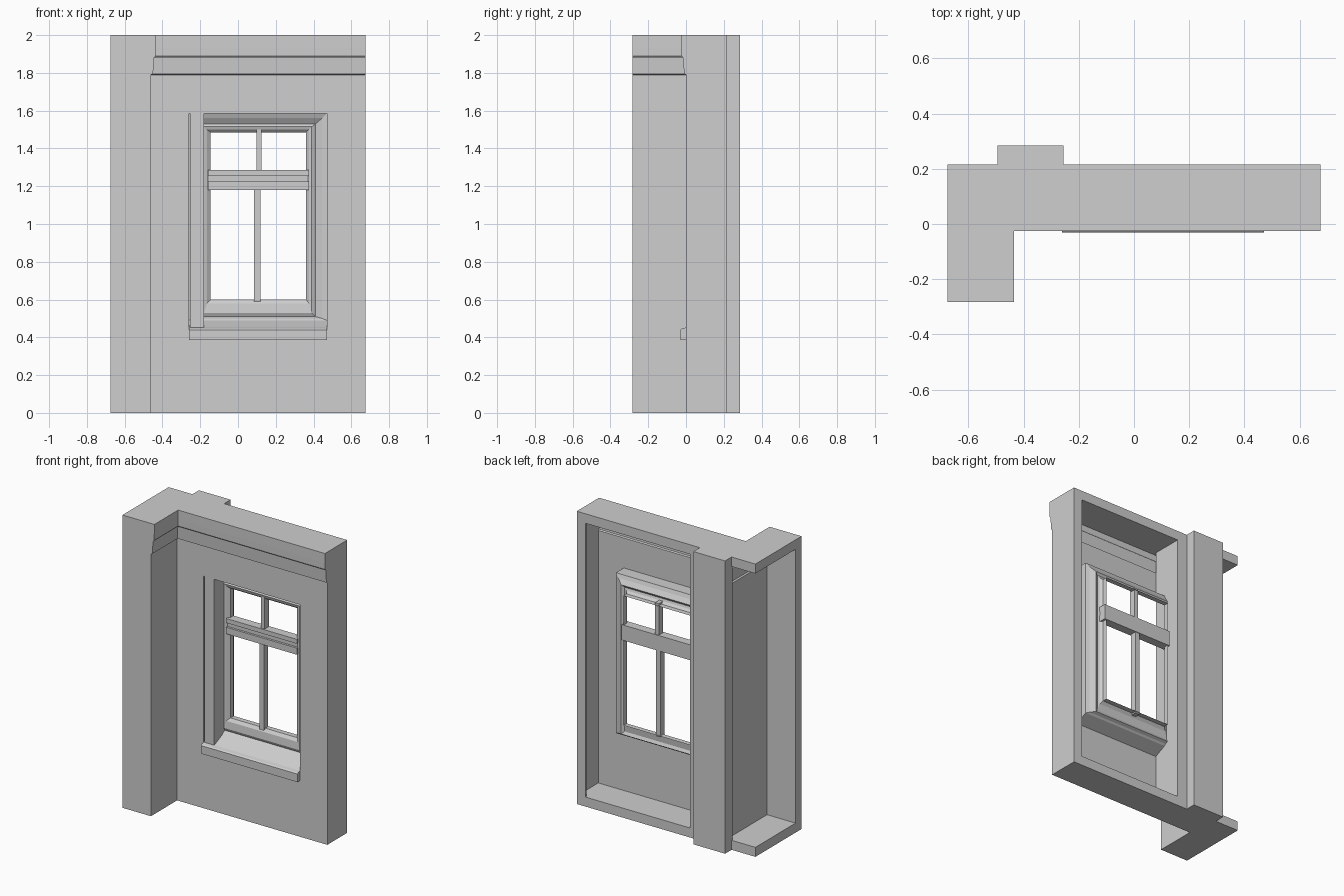
import bpy, bmesh

cube = bpy.data.objects.get("Cube")
if cube:
    bpy.data.objects.remove(cube, do_unlink=True)

plaster = bpy.data.materials.new("grey plaster")
plaster.use_nodes = True
GREY = (0.62, 0.62, 0.62, 1)
plaster.diffuse_color = GREY
plaster.node_tree.nodes["Principled BSDF"].inputs["Base Color"].default_value = GREY

LEFT, RIGHT, FRONT, BACK, TOP = -0.675, 0.675, -0.283, 0.215, 2.0
CORNER = -0.46      # inner side of the projecting pier
RIM = 0.065         # width of the shell's border
SKIN = 0.012        # thickness of the outer end
# Cornice profile: (outward offset, height)
CORNICE = [(0, 0), (0, 1.79), (0.01, 1.795), (0.016, 1.88), (0.024, 1.89), (0.026, TOP)]


def finish(name, bm, closed=True):
    if closed:
        bmesh.ops.recalc_face_normals(bm, faces=bm.faces)
    mesh = bpy.data.meshes.new(name)
    bm.to_mesh(mesh)
    bm.free()
    mesh.materials.append(plaster)
    obj = bpy.data.objects.new(name, mesh)
    bpy.context.collection.objects.link(obj)
    return obj


def prism(name, points, vector):
    """Extrude a closed 3D polygon along a vector."""
    bm = bmesh.new()
    face = bm.faces.new([bm.verts.new(p) for p in points])
    moved = bmesh.ops.extrude_face_region(bm, geom=[face], use_keep_orig=True)["geom"]
    verts = [v for v in moved if isinstance(v, bmesh.types.BMVert)]
    bmesh.ops.translate(bm, vec=vector, verts=verts)
    return finish(name, bm)


def box(name, x0, x1, y0, y1, z0, z1):
    return prism(name, [(x0, y0, z0), (x1, y0, z0), (x1, y1, z0), (x0, y1, z0)], (0, 0, z1 - z0))


def loft(name, rows, loop=False):
    """Join successive rows of points with quads."""
    bm = bmesh.new()
    rows = [[bm.verts.new(p) for p in row] for row in rows]
    for low, high in zip(rows, rows[1:]):
        n = len(low)
        for i in range(n if loop else n - 1):
            j = (i + 1) % n
            bm.faces.new((low[i], low[j], high[j], high[i]))
    return finish(name, bm, False)


def rect(x0, x1, z0, z1, y):
    return [(x0, y, z0), (x1, y, z0), (x1, y, z1), (x0, y, z1)]


# Wall skin, stepping through the reveal into the window frame
loft("wall_and_window_reveal", [
    rect(CORNER, RIGHT, 0, 1.79, 0),
    rect(-0.26, 0.47, 0.45, 1.585, 0),
    rect(-0.26, 0.47, 0.49, 1.585, 0.085),
    rect(-0.235, 0.445, 0.50, 1.56, 0.095),
    rect(-0.195, 0.41, 0.51, 1.53, 0.115),
    rect(-0.18, 0.39, 0.53, 1.515, 0.105),
    rect(-0.165, 0.375, 0.58, 1.50, 0.11),
    rect(-0.145, 0.36, 0.60, 1.485, 0.125),
    rect(-0.145, 0.36, 0.60, 1.485, 0.16),
], loop=True)

# Cornice along the wall and the inner side of the pier
loft("wall_cornice", [[(CORNER + o, -o, z), (RIGHT, -o, z)] for o, z in CORNICE[1:]])
loft("pier_side", [[(CORNER + o, FRONT, z), (CORNER + o, -o, z), (CORNER + o, BACK, z)]
                   for o, z in CORNICE])

# Border plates that carry the cornice outline
end_outline = [(RIGHT - SKIN, -o, z) for o, z in CORNICE]
prism("end_plate", end_outline + [(RIGHT - SKIN, BACK, TOP), (RIGHT - SKIN, BACK, 0)], (SKIN, 0, 0))
box("end_lip", RIGHT - RIM, RIGHT - SKIN, BACK - SKIN, BACK, RIM, TOP - RIM)
pier_outline = [(CORNER + o, FRONT, z) for o, z in CORNICE]
prism("pier_front_plate", pier_outline + [(LEFT, FRONT, TOP), (LEFT, FRONT, 0)], (0, RIM, 0))


def floor_plate(name, z, o):
    outline = [(LEFT, FRONT), (CORNER + o, FRONT), (CORNER + o, -o),
               (RIGHT, -o), (RIGHT, BACK), (LEFT, BACK)]
    prism(name, [(x, y, z) for x, y in outline], (0, 0, RIM))


floor_plate("bottom_plate", 0, 0)
floor_plate("top_plate", TOP - RIM, 0.026)

# Rear pilaster and the partition that closes one side of the window
box("rear_pilaster", -0.495, -0.255, 0.205, 0.285, 0, TOP)
box("partition", -0.255, -0.18, 0.0, BACK, 0, TOP)

# Window bars
box("lower_mullion", 0.085, 0.118, 0.11, 0.155, 0.59, 1.20)
box("upper_mullion", 0.097, 0.125, 0.11, 0.155, 1.25, 1.50)
for name, y0, z0, z1 in [("transom_lower", 0.1, 1.18, 1.225),
                         ("transom_middle", 0.115, 1.225, 1.255),
                         ("transom_upper", 0.1, 1.255, 1.285)]:
    box(name, -0.16, 0.375, y0, 0.16, z0, z1)

# Projecting sill with a sloped top
sill = [(-0.03, 0.385), (-0.03, 0.44), (-0.022, 0.447), (0.0, 0.452), (0.0, 0.385)]
prism("sill", [(-0.26, y, z) for y, z in sill], (0.73, 0, 0))
